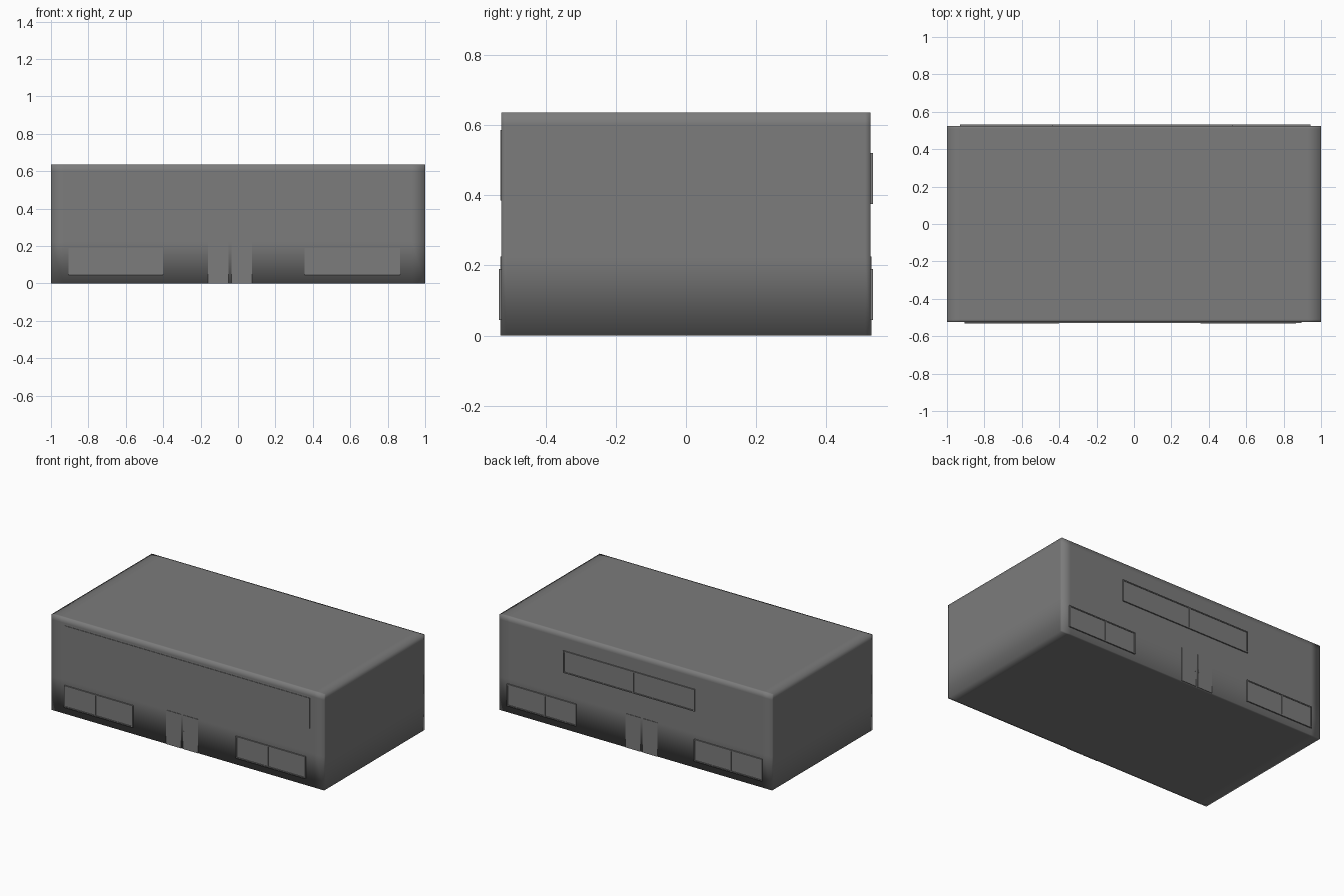
import bpy, bmesh

if "Cube" in bpy.data.objects:
    bpy.data.objects.remove(bpy.data.objects["Cube"])

W, D, H = 1.0, 0.525, 0.635   # half width, half depth, height

grey = bpy.data.materials.new("dark_grey")
grey.diffuse_color = (0.2, 0.2, 0.2, 1)
grey.use_nodes = True
grey.node_tree.nodes["Principled BSDF"].inputs["Base Color"].default_value = grey.diffuse_color


def box(name, x0, x1, y0, y1, z0, z1):
    bpy.ops.mesh.primitive_cube_add(size=1, location=((x0+x1)/2, (y0+y1)/2, (z0+z1)/2))
    ob = bpy.context.object
    ob.name = name
    ob.scale = (x1-x0, abs(y1-y0), z1-z0)
    bpy.ops.object.transform_apply(location=True, rotation=False, scale=True)
    ob.data.materials.append(grey)
    return ob


def panel(name, side, x0, x1, z0, z1, depth):
    # thin slab standing proud of the front (-1) or back (+1) wall
    return box(name, x0, x1, side*(D-0.002), side*(D+depth), z0, z1)


def window(name, side, x0, split, x1, z0, z1):
    f, d = 0.007, 0.008
    panel(name+"_rail_bottom", side, x0, x1, z0, z0+f, d)
    panel(name+"_rail_top", side, x0, x1, z1-f, z1, d)
    for tag, x in (("left", x0), ("right", x1-f), ("middle", split-f/2)):
        panel(f"{name}_stile_{tag}", side, x, x+f, z0+f, z1-f, d)
    # recessed glass panes
    panel(name+"_pane_left", side, x0+f, split-f/2, z0+f, z1-f, 0.004)
    panel(name+"_pane_right", side, split+f/2, x1-f, z0+f, z1-f, 0.004)


def double_door(name, side, x0, mid, x1):
    g = 0.008
    panel(name+"_leaf_left", side, x0, mid-g, 0, 0.225, 0.003)
    panel(name+"_leaf_right", side, mid+g, x1, 0, 0.225, 0.003)
    # small handles beside the gap
    for tag, x in (("left", mid-g-0.008), ("right", mid+g+0.002)):
        panel(f"{name}_handle_{tag}", side, x, x+0.006, 0.10, 0.12, 0.005)


# main block, with support loops so the smooth shading softens only near its edges
body = box("building", -W, W, -D, D, 0, H)
bm = bmesh.new()
bm.from_mesh(body.data)
for co, no in (((-0.93, 0, 0), (1, 0, 0)), ((0.93, 0, 0), (1, 0, 0)),
               ((0, -0.51, 0), (0, 1, 0)), ((0, 0.51, 0), (0, 1, 0)),
               ((0, 0, 0.22), (0, 0, 1)), ((0, 0, 0.6), (0, 0, 1))):
    bmesh.ops.bisect_plane(bm, geom=bm.verts[:]+bm.edges[:]+bm.faces[:],
                           plane_co=co, plane_no=no)
for f in bm.faces:
    f.smooth = True
bm.to_mesh(body.data)
bm.free()

# front: shop windows, doors and fascia board
window("front_window_left", -1, -0.905, -0.675, -0.40, 0.045, 0.19)
window("front_window_right", -1, 0.355, 0.59, 0.865, 0.045, 0.19)
double_door("front_door", -1, -0.16, -0.042, 0.075)
panel("front_fascia", -1, -0.90, 0.895, 0.385, 0.585, 0.003)

# back: lower windows, upper window and doors
window("back_window_left", 1, -0.93, -0.70, -0.43, 0.045, 0.19)
window("back_window_right", 1, 0.435, 0.665, 0.943, 0.045, 0.19)
window("back_window_upper", 1, -0.435, 0.015, 0.53, 0.375, 0.52)
double_door("back_door", 1, -0.16, -0.043, 0.073)
